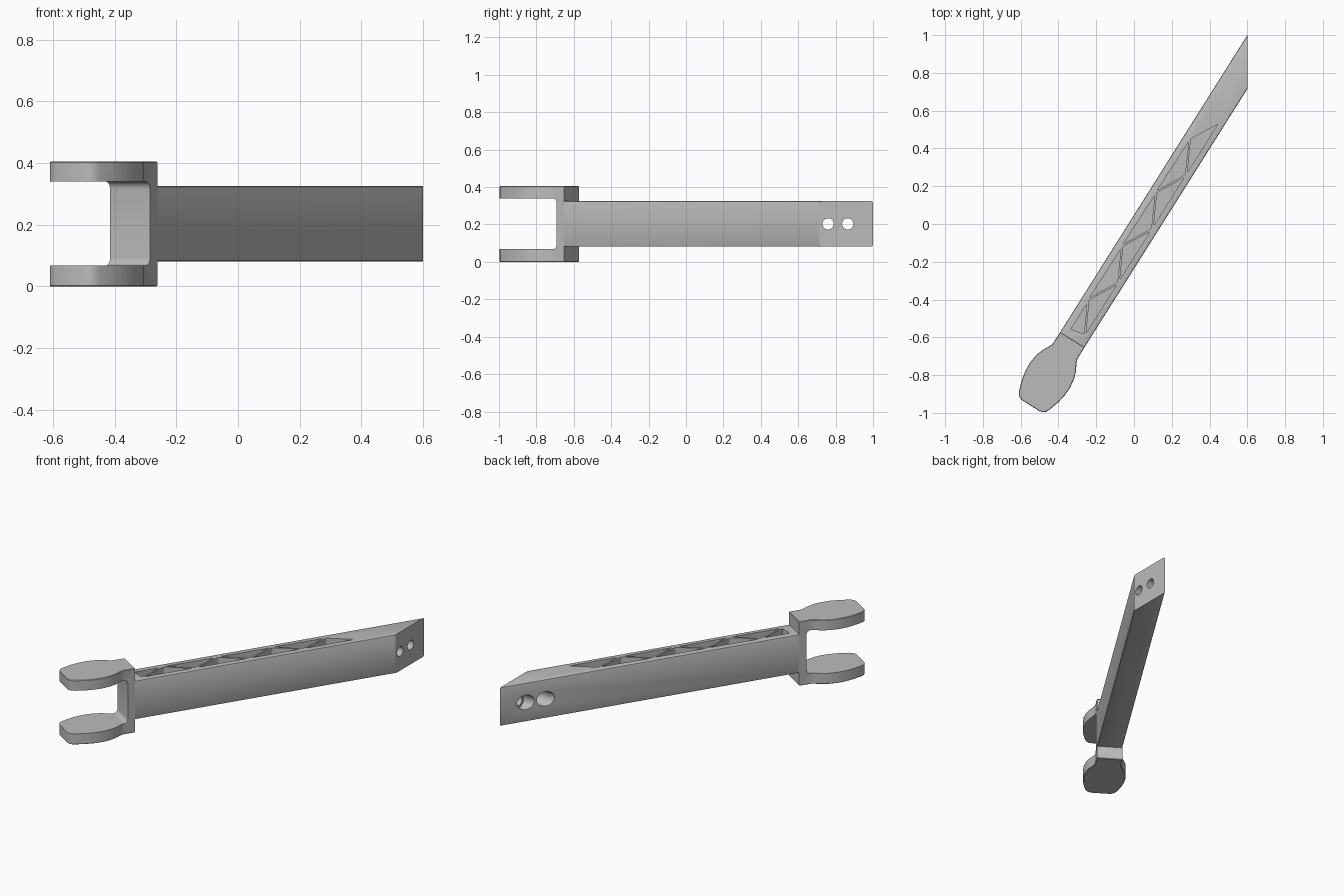
import bpy, bmesh, math
from mathutils import Matrix, Vector

cube = bpy.data.objects.get("Cube")
if cube:
    bpy.data.objects.remove(cube, do_unlink=True)

# One plain grey for the whole arm
grey = bpy.data.materials.new("machined_grey")
grey.use_nodes = True
grey.diffuse_color = (0.5, 0.5, 0.5, 1)
grey.node_tree.nodes["Principled BSDF"].inputs["Base Color"].default_value = (0.5, 0.5, 0.5, 1)

# Arm frame: u runs along the beam from the pivot, v runs across it
PIVOT = Vector((-0.443, -0.798, 0))
ARM = Matrix.Translation(PIVOT) @ Matrix.Rotation(math.atan2(0.846, 0.533), 4, "Z")
HALF = 0.076


def finish(name, bm):
    bmesh.ops.recalc_face_normals(bm, faces=bm.faces)
    mesh = bpy.data.meshes.new(name)
    bm.to_mesh(mesh)
    bm.free()
    mesh.materials.append(grey)
    obj = bpy.data.objects.new(name, mesh)
    bpy.context.collection.objects.link(obj)
    return obj


def prism(name, outline, z0, z1, pick=None, radius=0.0, segments=2):
    """Extrude a (u, v) outline and round the edges whose direction passes pick."""
    bm = bmesh.new()
    face = bm.faces.new([bm.verts.new((u, v, z0)) for u, v in outline])
    ext = bmesh.ops.extrude_face_region(bm, geom=[face])
    new = [g for g in ext["geom"] if isinstance(g, bmesh.types.BMVert)]
    bmesh.ops.translate(bm, verts=new, vec=(0, 0, z1 - z0))
    if pick:
        edges = [e for e in bm.edges if pick((e.verts[1].co - e.verts[0].co).normalized())]
        bmesh.ops.bevel(bm, geom=edges, offset=radius, segments=segments,
                        profile=0.5, affect="EDGES")
    bm.transform(ARM)
    return finish(name, bm)


def rod(name, start, axis, length, radius):
    """Cylinder from a world start point along a world axis."""
    bm = bmesh.new()
    bmesh.ops.create_cone(bm, cap_ends=True, segments=40, radius1=radius,
                          radius2=radius, depth=length)
    axis = Vector(axis)
    turn = axis.to_track_quat("Z", "Y").to_matrix().to_4x4()
    bm.transform(Matrix.Translation(Vector(start) + axis * length / 2) @ turn)
    return finish(name, bm)


def arm_rod(name, u, v, z0, z1, radius):
    return rod(name, ARM @ Vector((u, v, z0)), (0, 0, 1), z1 - z0, radius)


def cut(obj, cutters):
    for c in cutters:
        c.hide_render = True
        mod = obj.modifiers.new("cut", "BOOLEAN")
        mod.operation, mod.solver, mod.object = "DIFFERENCE", "EXACT", c
    graph = bpy.context.evaluated_depsgraph_get()
    mesh = bpy.data.meshes.new_from_object(obj.evaluated_get(graph))
    obj.modifiers.clear()
    obj.data = mesh
    for c in cutters:
        bpy.data.objects.remove(c, do_unlink=True)


def flat(d):
    return abs(d.z) < 0.1


def upright(d):
    return abs(d.z) > 0.9


def lengthwise(d):
    return abs(d.x) > 0.99


def crosswise(d):
    return abs(d.y) > 0.99


# Beam with a mitred far end
beam = prism("beam", [(0.19, HALF), (0.19, -HALF), (1.836, -HALF), (2.077, HALF)],
             0.081, 0.325, lengthwise, 0.008)

# Triangular lightening pockets, alternating along the beam
PITCH = 0.336
pockets = [[(0.262, 0.036), (0.277, -0.036), (0.42, 0.036)]]
for k in range(4):
    s = k * PITCH
    pockets.append([(0.287 + s, -0.043), (0.587 + s, -0.043), (0.445 + s, 0.036)])
    if k < 3:
        pockets.append([(0.455 + s, 0.042), (0.604 + s, -0.039), (0.762 + s, 0.038)])
beam_cuts = [prism("pocket_cutter", p, 0.1, 0.4, upright, 0.005) for p in pockets]

# Vertical pin hole and two counterbored bolt holes through the mitred end
beam_cuts.append(rod("pin_cutter", (0.42, 0.57, 0), (0, 0, 1), 0.5, 0.029))
for y in (0.76, 0.865):
    beam_cuts.append(rod("bolt_cutter", (0.2, y, 0.203), (1, 0, 0), 0.6, 0.03))
    beam_cuts.append(rod("counterbore_cutter", (0.2, y, 0.203), (1, 0, 0), 0.36, 0.046))
cut(beam, beam_cuts)

# Clevis: mirrored lug outline running into the root block
side = [(0.22, HALF), (0.145, 0.077), (0.125, 0.085), (0.09, 0.104), (0.05, 0.118),
        (0.0, 0.125), (-0.05, 0.123), (-0.1, 0.114), (-0.16, 0.095),
        (-0.177, 0.086), (-0.189, 0.072), (-0.194, 0.055)]
outline = side + [(u, -v) for u, v in reversed(side)]
clevis = prism("clevis", outline, 0.0, 0.405, flat, 0.003, 1)

# Slot between the lugs, with rounded inner corners
slot = prism("slot_cutter", [(-0.4, 0.3), (-0.4, -0.3), (0.174, -0.3), (0.174, 0.3)],
             0.068, 0.34, crosswise, 0.024, 5)
clevis_cuts = [
    slot,
    arm_rod("seat_cutter", 0, 0, 0.391, 0.5, 0.155),
    arm_rod("pivot_cutter", 0, 0, 0.015, 0.5, 0.053),
    arm_rod("block_screw_cutter", 0.184, 0, 0.36, 0.5, 0.008),
    arm_rod("tip_screw_cutter", -0.174, 0, 0.36, 0.5, 0.008),
]
cut(clevis, clevis_cuts)

# Smooth the round surfaces and keep machined edges crisp
bpy.ops.object.select_all(action="DESELECT")
for obj in (beam, clevis):
    obj.select_set(True)
bpy.context.view_layer.objects.active = beam
bpy.ops.object.shade_smooth_by_angle(angle=math.radians(30))
